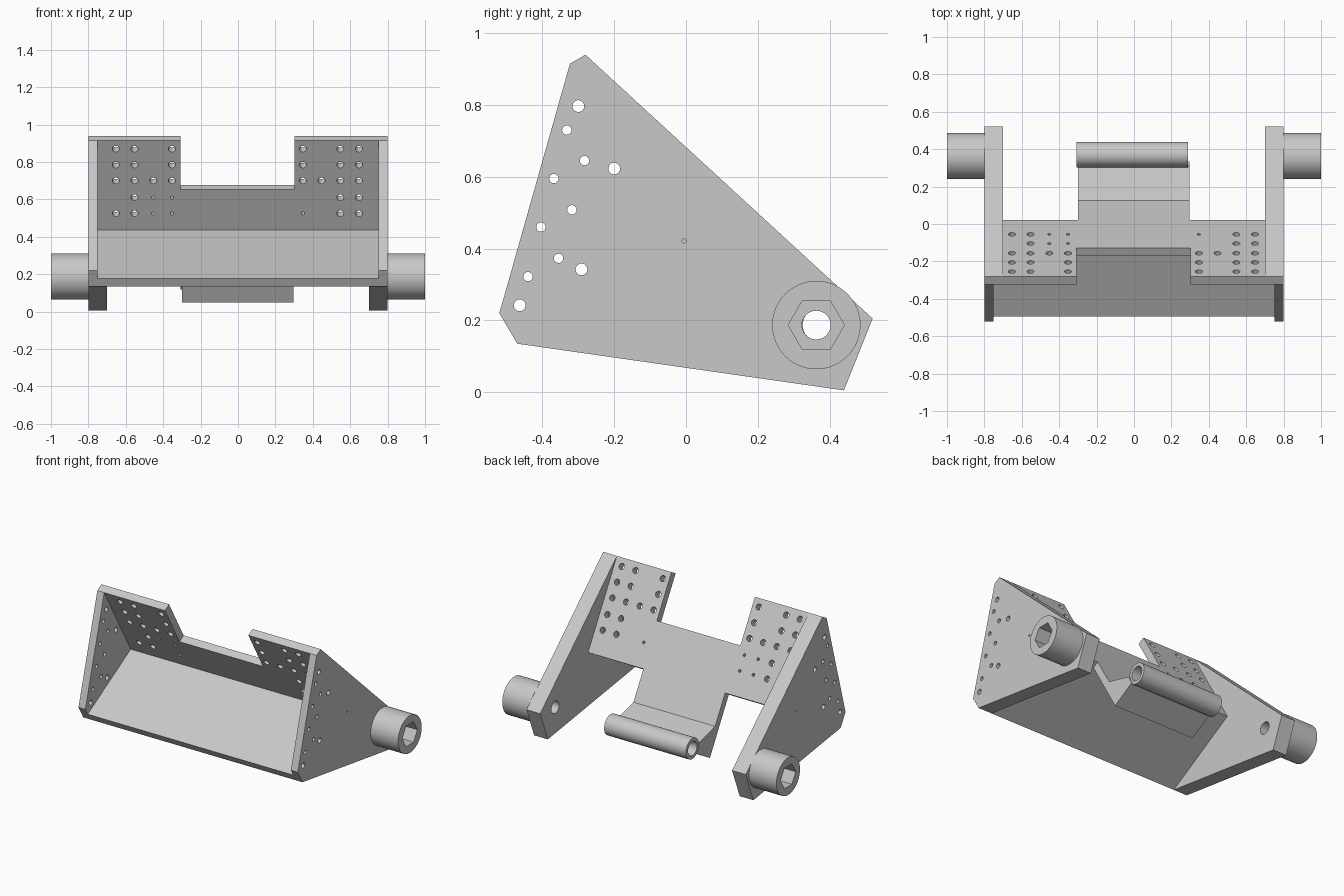
import bpy, bmesh, math
from mathutils import Matrix, Vector

cube = bpy.data.objects.get("Cube")
if cube:
    bpy.data.objects.remove(cube, do_unlink=True)

GREY = (0.58, 0.58, 0.58, 1.0)
metal = bpy.data.materials.new("plain_grey_metal")
metal.use_nodes = True
metal.diffuse_color = GREY
metal.node_tree.nodes["Principled BSDF"].inputs["Base Color"].default_value = GREY


def ring(y, z, r, n=32):
    """Regular polygon in the side plane."""
    return [(y + r * math.cos(2 * math.pi * i / n), z + r * math.sin(2 * math.pi * i / n))
            for i in range(n)]


def add_prism(bm, outline, x0, x1):
    """Side outline (y, z) extruded across x."""
    face = bm.faces.new([bm.verts.new((x0, y, z)) for y, z in outline])
    out = bmesh.ops.extrude_face_region(bm, geom=[face])
    verts = [v for v in out["geom"] if isinstance(v, bmesh.types.BMVert)]
    bmesh.ops.translate(bm, verts=verts, vec=(x1 - x0, 0, 0))


def finish(name, bm):
    bmesh.ops.recalc_face_normals(bm, faces=bm.faces)
    mesh = bpy.data.meshes.new(name)
    bm.to_mesh(mesh)
    bm.free()
    mesh.materials.append(metal)
    obj = bpy.data.objects.new(name, mesh)
    bpy.context.collection.objects.link(obj)
    return obj


def prisms(name, parts):
    bm = bmesh.new()
    for outline, x0, x1 in parts:
        add_prism(bm, outline, x0, x1)
    return finish(name, bm)


def activate(obj):
    bpy.ops.object.select_all(action='DESELECT')
    obj.select_set(True)
    bpy.context.view_layer.objects.active = obj


def cut(obj, cutter):
    cutter.hide_render = True
    mod = obj.modifiers.new("cut", 'BOOLEAN')
    mod.operation = 'DIFFERENCE'
    mod.solver = 'EXACT'
    mod.object = cutter
    activate(obj)
    bpy.ops.object.modifier_apply(modifier=mod.name)
    bpy.data.objects.remove(cutter, do_unlink=True)


def smooth(obj):
    activate(obj)
    bpy.ops.object.shade_smooth_by_angle(angle=math.radians(30))


# Directions of the tilted tray: along the floor and up the wall
tilt = math.radians(30)
along = Vector((math.cos(tilt), math.sin(tilt)))
up = Vector((-math.sin(tilt), math.cos(tilt)))
THICK = 0.05

heel = Vector((0.021, 0.418))
lip = Vector((-0.47, 0.135))
crest = Vector((-0.28, 0.94))
pivot = (0.363, 0.187)

# Tray: floor and back wall as one angled section
tray = prisms("tray", [([lip, heel, crest, crest - along * THICK,
                         heel + (up - along) * THICK, lip + up * THICK], -0.75, 0.75)])

# Notch in the middle of the wall
base = Vector((-0.145, 0.667))
cut(tray, prisms("notch_cutter", [([base - along * 0.2, base + along * 0.2,
                                    base + along * 0.2 + up * 0.5,
                                    base - along * 0.2 + up * 0.5], -0.307, 0.302)]))

# Wall holes: height of row, large hole columns, small hole columns
rows = [
    (0.87, (-0.65, -0.55, -0.35, 0.35, 0.55, 0.65), ()),
    (0.785, (-0.65, -0.55, -0.35, 0.35, 0.55, 0.65), ()),
    (0.70, (-0.65, -0.55, -0.45, -0.35, 0.35, 0.45, 0.55, 0.65), ()),
    (0.61, (-0.55, 0.55, 0.65), (-0.45, -0.35)),
    (0.525, (-0.65, -0.55, 0.55, 0.65), (-0.45, -0.35, 0.35)),
]
bm = bmesh.new()
for z, large, small in rows:
    y = -0.323 + (0.915 - z) * math.tan(tilt)
    for columns, radius in ((large, 0.019), (small, 0.009)):
        for x in columns:
            place = Matrix.Translation((x - 0.003, y, z)) @ Matrix.Rotation(-math.pi / 3, 4, 'X')
            bmesh.ops.create_cone(bm, cap_ends=True, segments=20, radius1=radius,
                                  radius2=radius, depth=0.2, matrix=place)
cut(tray, finish("wall_hole_cutter", bm))
smooth(tray)

# Side plates, thicker behind and below the tray
tail = [(0.52, 0.205), (0.44, 0.005)]
plate_outline = [lip, (-0.52, 0.22), crest - along * THICK, crest] + tail
brace_outline = [lip, heel, crest] + tail
small_holes = [(-0.44, 0.322), (-0.404, 0.46), (-0.368, 0.595), (-0.332, 0.73),
               (-0.355, 0.373), (-0.318, 0.508), (-0.283, 0.645)]
large_holes = [(-0.463, 0.242), (-0.30, 0.797), (-0.291, 0.342), (-0.20, 0.623)]

for side, s in (("left", 1), ("right", -1)):
    plate = prisms(side + "_side_plate", [(plate_outline, s * 0.75, s * 0.8)])
    holes = [(ring(y, z, 0.013, 20), s * 0.7, s * 0.85) for y, z in small_holes]
    holes += [(ring(y, z, 0.0165, 20), s * 0.7, s * 0.85) for y, z in large_holes]
    holes += [(ring(*pivot, 0.04), s * 0.6, s * 0.85),
              (ring(-0.005, 0.421, 0.006, 12), s * 0.77, s * 0.85)]
    cut(plate, prisms("plate_hole_cutter", holes))
    smooth(plate)

    brace = prisms(side + "_plate_brace", [(brace_outline, s * 0.7, s * 0.75)])
    cut(brace, prisms("brace_hole_cutter", [(ring(*pivot, 0.04), s * 0.6, s * 0.85)]))
    smooth(brace)

    # Round boss with a hexagonal socket and a through bore
    boss = prisms(side + "_socket_boss", [(ring(*pivot, 0.123, 64), s * 0.8, s)])
    cut(boss, prisms("hex_cutter", [(ring(*pivot, 0.078, 6), s * 0.9, s * 1.1)]))
    cut(boss, prisms("bore_cutter", [(ring(*pivot, 0.04), s * 0.7, s * 1.1)]))
    smooth(boss)

# Hinge arm: continues the wall downward, then turns back to the tube
toe = Vector((0.179, 0.05))
arm = prisms("hinge_arm", [([heel - along * 0.046, toe, toe + along * 0.2,
                             (0.318, 0.188), (0.125, 0.238), heel], -0.30, 0.296)])
tube_centre = (0.371, 0.187)
cut(arm, prisms("arm_bore_cutter", [(ring(*tube_centre, 0.06), -0.5, 0.5)]))
smooth(arm)

# Hinge tube
tube = prisms("hinge_tube", [(ring(*tube_centre, 0.068, 48), -0.307, 0.29)])
cut(tube, prisms("tube_bore_cutter", [(ring(*tube_centre, 0.046), -0.5, 0.5)]))
smooth(tube)
